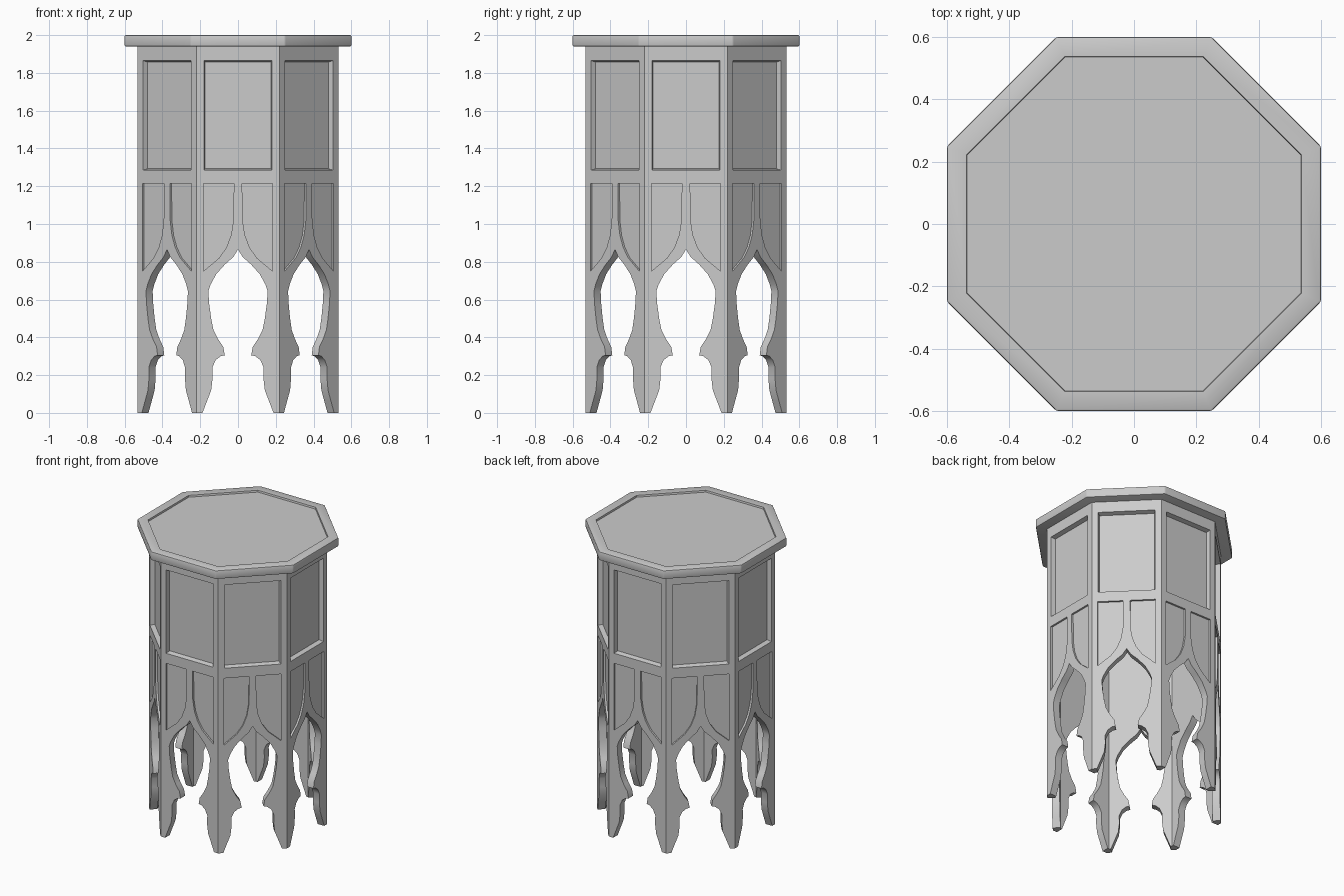
import bpy, bmesh, math
from mathutils import Matrix, Vector

cube = bpy.data.objects.get("Cube")
if cube:
    bpy.data.objects.remove(cube, do_unlink=True)

SIDES = 8
TAN = math.tan(math.pi / SIDES)
APOTHEM, WALL, BODY_TOP = 0.532, 0.05, 1.945
HALF = APOTHEM * TAN

grey = bpy.data.materials.new("plain grey")
grey.use_nodes = True
colour = (0.6, 0.6, 0.6, 1)
grey.diffuse_color = colour
grey.node_tree.nodes["Principled BSDF"].inputs["Base Color"].default_value = colour


def finish(bm, name):
    bmesh.ops.recalc_face_normals(bm, faces=bm.faces)
    mesh = bpy.data.meshes.new(name)
    bm.to_mesh(mesh)
    bm.free()
    mesh.materials.append(grey)
    obj = bpy.data.objects.new(name, mesh)
    bpy.context.collection.objects.link(obj)
    bpy.ops.object.select_all(action='DESELECT')
    obj.select_set(True)
    bpy.context.view_layer.objects.active = obj
    bpy.ops.object.shade_smooth_by_angle(angle=math.radians(32))
    return obj


def loop_verts(bm, points, depth):
    return [bm.verts.new((u, depth - APOTHEM, z)) for u, z in points]


def loop_edges(bm, verts):
    return [bm.edges.new((a, b)) for a, b in zip(verts, verts[1:] + verts[:1])]


def bridge(bm, a, b, skip=lambda p, q: False):
    for i in range(len(a)):
        j = (i + 1) % len(a)
        if not skip(a[i], a[j]):
            bm.faces.new((a[i], a[j], b[j], b[i]))


def mirrored(points):
    return [(-u, z) for u, z in reversed(points)]


# Scalloped opening, half outline from the pointed arch down to the foot
opening = [(0, 0.865), (0.025, 0.825), (0.07, 0.785), (0.115, 0.735), (0.145, 0.68),
           (0.157, 0.645), (0.153, 0.58), (0.142, 0.5), (0.13, 0.44), (0.105, 0.39),
           (0.078, 0.35), (0.07, 0.305), (0.092, 0.3), (0.118, 0.28), (0.136, 0.24),
           (0.135, 0.18), (0.142, 0.12), (0.165, 0.06), (0.188, 0)]
half_outline = opening + [(HALF, 0), (HALF, BODY_TOP)]
outline = half_outline + mirrored(half_outline)[:-1]

# Recessed panels: one large rectangle, two curved spandrels
rect = [(-0.18, 1.285), (0.18, 1.285), (0.18, 1.865), (-0.18, 1.865)]
rect_floor = [(-0.174, 1.293), (0.174, 1.293), (0.174, 1.857), (-0.174, 1.857)]
spandrel = [(0.022, 1.215), (0.024, 1.02), (0.037, 0.94), (0.062, 0.875),
            (0.1, 0.82), (0.183, 0.75), (0.183, 1.215)]
recesses = [(rect, rect_floor, 0.03), (spandrel, spandrel, 0.013),
            (mirrored(spandrel), mirrored(spandrel), 0.013)]


def build_side():
    bm = bmesh.new()
    front = loop_verts(bm, outline, 0)
    front_edges = loop_edges(bm, front)
    rims = []
    for rim_pts, floor_pts, depth in recesses:
        rim = loop_verts(bm, rim_pts, 0)
        front_edges += loop_edges(bm, rim)
        rims.append((rim, floor_pts, depth))
    bmesh.ops.triangle_fill(bm, use_beauty=True, edges=front_edges, normal=Vector((0, -1, 0)))
    for rim, floor_pts, depth in rims:
        floor = loop_verts(bm, floor_pts, depth)
        bridge(bm, rim, floor)
        bm.faces.new(floor)
    # Inner skin, mitred at the corners
    mitre = HALF - WALL * TAN
    inner_pts = [(max(-mitre, min(mitre, u)), z) for u, z in outline]
    inner = loop_verts(bm, inner_pts, WALL)
    bmesh.ops.triangle_fill(bm, use_beauty=True, edges=loop_edges(bm, inner),
                            normal=Vector((0, 1, 0)))
    bridge(bm, front, inner,
           lambda p, q: abs(p.co.x - q.co.x) < 1e-5 and abs(abs(p.co.x) - HALF) < 1e-5)
    mesh = bpy.data.meshes.new("side")
    bm.to_mesh(mesh)
    bm.free()
    return mesh


# Body: eight identical sides welded into one shell
side = build_side()
body = bmesh.new()
for i in range(SIDES):
    first = len(body.verts)
    body.from_mesh(side)
    body.verts.ensure_lookup_table()
    bmesh.ops.rotate(body, verts=body.verts[first:], cent=(0, 0, 0),
                     matrix=Matrix.Rotation(i * math.tau / SIDES, 3, 'Z'))
bpy.data.meshes.remove(side)
bmesh.ops.remove_doubles(body, verts=body.verts, dist=0.0005)
finish(body, "body_with_legs")


# Tabletop: octagonal slab with a raised rim round a sunken panel
def octagon(bm, apothem, z):
    r = apothem / math.cos(math.pi / SIDES)
    angles = [(i + 0.5) * math.tau / SIDES for i in range(SIDES)]
    return [bm.verts.new((r * math.cos(a), r * math.sin(a), z)) for a in angles]


top = bmesh.new()
rings = [octagon(top, a, z) for a, z in
         [(0.6, 1.94), (0.6, 2.0), (0.537, 2.0), (0.535, 1.988)]]
for a, b in zip(rings, rings[1:]):
    bridge(top, a, b)
top.faces.new(rings[0])
top.faces.new(rings[-1])
outer = set(rings[0] + rings[1])
soft = [e for e in top.edges if set(e.verts) <= outer]
bmesh.ops.bevel(top, geom=soft, offset=0.007, segments=2, profile=0.5, affect='EDGES')
finish(top, "tabletop")
